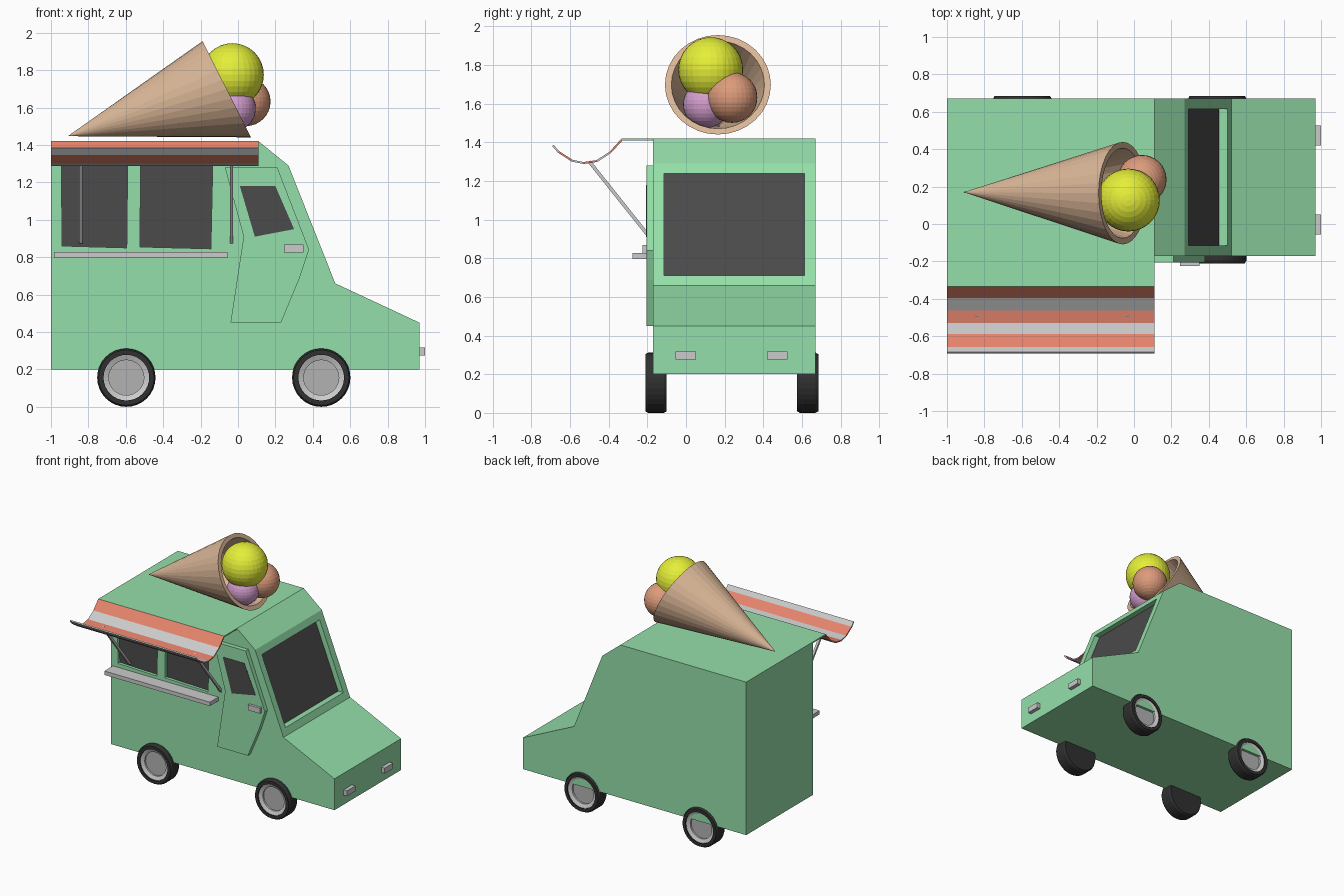
import bpy, bmesh, math
from mathutils import Vector, Matrix

if "Cube" in bpy.data.objects:
    bpy.data.objects.remove(bpy.data.objects["Cube"])


def material(name, rgb):
    m = bpy.data.materials.new(name)
    m.diffuse_color = (*rgb, 1)
    m.use_nodes = True
    m.node_tree.nodes["Principled BSDF"].inputs["Base Color"].default_value = m.diffuse_color
    return m


GREEN = material("mint", (0.30, 0.74, 0.40))
GLASS = material("dark_glass", (0.07, 0.07, 0.07))
RUBBER = material("rubber", (0.03, 0.03, 0.03))
CORAL = material("coral", (0.78, 0.23, 0.15))
SILVER = material("silver", (0.55, 0.55, 0.55))
HUB = material("hub_grey", (0.45, 0.45, 0.45))
WAFER = material("wafer", (0.70, 0.47, 0.31))
LEMON = material("lemon", (0.78, 0.86, 0.04))
PEACH = material("peach", (0.72, 0.33, 0.20))
PINK = material("pink", (0.66, 0.34, 0.62))


def finish(bm, name, *mats):
    bmesh.ops.recalc_face_normals(bm, faces=bm.faces[:])
    me = bpy.data.meshes.new(name)
    bm.to_mesh(me)
    bm.free()
    for m in mats:
        me.materials.append(m)
    ob = bpy.data.objects.new(name, me)
    bpy.context.scene.collection.objects.link(ob)
    return ob


def prism_bm(pts, y0, y1):
    """Solid from an (x, z) outline, spanning y0 to y1."""
    bm = bmesh.new()
    a = [bm.verts.new((x, y0, z)) for x, z in pts]
    b = [bm.verts.new((x, y1, z)) for x, z in pts]
    bm.faces.new(a)
    bm.faces.new(b[::-1])
    for i in range(len(pts)):
        j = (i + 1) % len(pts)
        bm.faces.new((a[i], b[i], b[j], a[j]))
    bmesh.ops.recalc_face_normals(bm, faces=bm.faces[:])
    return bm


def prism(name, pts, y0, y1, *mats):
    return finish(prism_bm(pts, y0, y1), name, *mats)


def box(name, x0, x1, y0, y1, z0, z1, *mats):
    return prism(name, [(x0, z0), (x1, z0), (x1, z1), (x0, z1)], y0, y1, *mats)


def lathe(name, profile, centre, side, mat, n=32):
    """Revolve (radius, offset) points about the y axis; side flips the offset."""
    bm = bmesh.new()
    vs = [bm.verts.new((r, side * w, 0)) for r, w in profile]
    es = [bm.edges.new(p) for p in zip(vs, vs[1:])]
    bmesh.ops.spin(bm, geom=vs + es, axis=(0, 1, 0), cent=(0, 0, 0),
                   angle=2 * math.pi, steps=n, use_merge=True)
    bmesh.ops.remove_doubles(bm, verts=bm.verts[:], dist=1e-5)
    bmesh.ops.translate(bm, verts=bm.verts[:], vec=centre)
    return finish(bm, name, mat)


# Van body with a recessed windshield
bm = prism_bm([(-1, .2), (.97, .2), (.97, .45), (.52, .66), (.27, 1.29),
               (.11, 1.42), (-1, 1.42)], -.17, .67)
bm.faces.ensure_lookup_table()
shield = min(bm.faces, key=lambda f: (f.calc_center_median() - Vector((.395, .25, .975))).length)
bmesh.ops.inset_individual(bm, faces=[shield], thickness=.056, use_even_offset=True)
bmesh.ops.inset_individual(bm, faces=[shield], thickness=0)
for v in shield.verts:
    v.co.x -= .045
shield.material_index = 1
body = finish(bm, "van_body", GREEN, GLASS)

# Serving windows, cut into the side
windows = [[(-.945, 1.30), (-.94, .86), (-.595, .85), (-.59, 1.30)],
           [(-.52, 1.30), (-.525, .855), (-.145, .845), (-.135, 1.30)]]
for i, pts in enumerate(windows):
    cutter = prism(f"window_cutter_{i}", pts, -.3, -.145, GREEN)
    cutter.hide_render = True
    cutter.hide_viewport = True
    cutter.display_type = 'WIRE'
    cut = body.modifiers.new("window_cut", 'BOOLEAN')
    cut.operation = 'DIFFERENCE'
    cut.solver = 'EXACT'
    cut.object = cutter
    prism(f"serving_window_{i}", pts, -.147, -.140, GLASS)

# Door, its window and handle
prism("door", [(-.07, 1.28), (.21, 1.28), (.38, .84), (.33, .69), (.23, .45),
               (-.04, .45), (.03, .91)], -.205, -.165, GREEN)
prism("door_window", [(.01, 1.18), (.20, 1.18), (.30, .95), (.09, .91)], -.207, -.19, GLASS)
box("door_handle", .245, .35, -.225, -.2, .825, .868, SILVER)

# Serving shelf and headlights
box("serving_shelf", -.985, -.055, -.277, -.165, .797, .828, SILVER)
for i, y in enumerate((-.002, .473)):
    box(f"headlight_{i}", .965, 1, y - .053, y + .053, .275, .318, SILVER)

# Awning: flat roof extension plus curved striped sheet
box("awning_base", -1, .11, -.333, -.165, 1.41, 1.42, GREEN)
curve = [(-.333, 1.42), (-.395, 1.352), (-.463, 1.308), (-.53, 1.298),
         (-.588, 1.31), (-.657, 1.355), (-.685, 1.387)]
bm = bmesh.new()
rows = [[bm.verts.new((x, y, z)) for x in (-1, .11)] for y, z in curve]
for i, (a, b) in enumerate(zip(rows, rows[1:])):
    bm.faces.new((a[0], b[0], b[1], a[1])).material_index = i % 2
awning = finish(bm, "awning", CORAL, SILVER)
thick = awning.modifiers.new("thickness", 'SOLIDIFY')
thick.thickness = .01
up = awning.data.polygons[0].normal.z > 0
thick.offset = -1 if up else 1

# Awning struts
top, foot = Vector((0, -.50, 1.30)), Vector((0, -.165, .88))
d = foot - top
for i, x in enumerate((-.84, -.035)):
    bm = bmesh.new()
    bmesh.ops.create_cube(bm, size=1)
    bmesh.ops.scale(bm, verts=bm.verts[:], vec=(.018, .018, d.length))
    bmesh.ops.transform(bm, verts=bm.verts[:], matrix=Matrix.Translation(
        (top + foot) / 2 + Vector((x, 0, 0))) @ d.to_track_quat('Z', 'X').to_matrix().to_4x4())
    finish(bm, f"awning_strut_{i}", SILVER)

# Wheels
tyre = [(0, 0), (.148, 0), (.156, .015), (.156, .095), (.148, .11), (.122, .11), (.122, .05), (0, .05)]
rim = [(0, .051), (.122, .051), (.122, .1), (.095, .088), (.095, .075), (0, .075)]
for xn, x in (("rear", -.597), ("front", .445)):
    for sn, side, y in (("near", -1, -.10), ("far", 1, .575)):
        lathe(f"{xn}_{sn}_tyre", tyre, (x, y, .156), side, RUBBER)
        lathe(f"{xn}_{sn}_rim", rim[:1] + rim[1:], (x, y, .156), side, HUB)
        lathe(f"{xn}_{sn}_rim_ring", [(.122, .09), (.122, .102), (.094, .09), (.094, .078), (.122, .09)],
              (x, y, .156), side, SILVER)

# Hollow wafer cone lying on the roof
centre, u, v = Vector((-.06, .165, 1.698)), Vector((.45, 0, -.893)), Vector((0, 1, 0))
n = 32
bm = bmesh.new()
tips = [bm.verts.new((-.91, .17, 1.447)), bm.verts.new((-.80, .17, 1.48))]
rings = []
for ru, rv in ((.288, .274), (.254, .241)):
    rings.append([bm.verts.new(centre + u * ru * math.cos(2 * math.pi * k / n)
                               + v * rv * math.sin(2 * math.pi * k / n)) for k in range(n)])
for k in range(n):
    j = (k + 1) % n
    for tip, ring in zip(tips, rings):
        bm.faces.new((tip, ring[k], ring[j]))
    bm.faces.new((rings[0][k], rings[0][j], rings[1][j], rings[1][k]))
finish(bm, "wafer_cone", WAFER)

# Ice cream scoops
for name, pos, r, mat in (("lemon_scoop", (-.03, .128, 1.776), .168, LEMON),
                          ("peach_scoop", (.043, .238, 1.632), .131, PEACH),
                          ("pink_scoop", (-.025, .105, 1.595), .12, PINK)):
    bm = bmesh.new()
    bmesh.ops.create_uvsphere(bm, u_segments=32, v_segments=16, radius=r,
                              matrix=Matrix.Translation(pos))
    finish(bm, name, mat)
